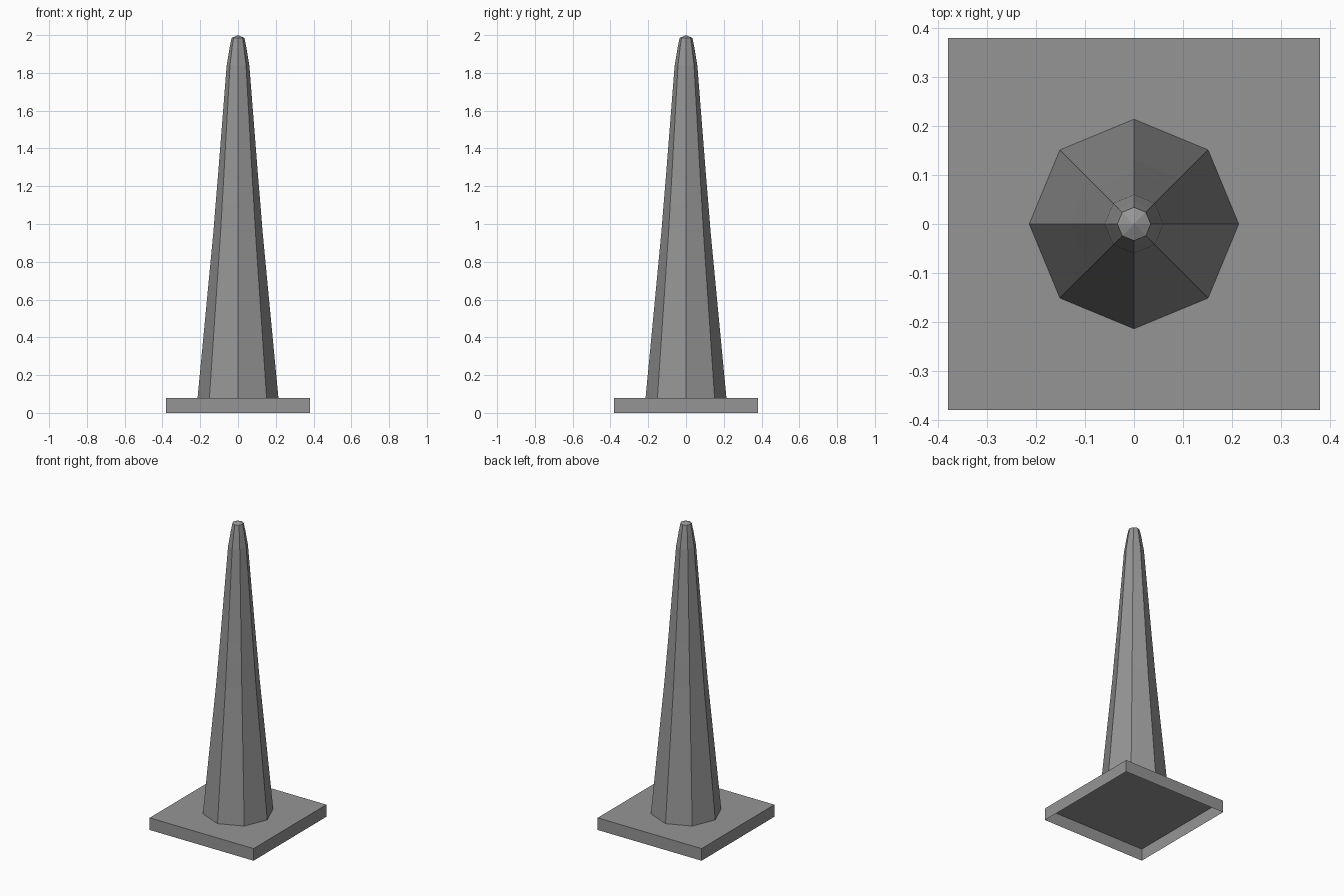
import bpy, bmesh
from math import cos, sin, tau

if "Cube" in bpy.data.objects:
    bpy.data.objects.remove(bpy.data.objects["Cube"], do_unlink=True)

grey = bpy.data.materials.new("mid_grey")
grey.use_nodes = True
colour = (0.3, 0.3, 0.3, 1)
grey.diffuse_color = colour
grey.node_tree.nodes["Principled BSDF"].inputs["Base Color"].default_value = colour


def finish(bm, name):
    bmesh.ops.recalc_face_normals(bm, faces=bm.faces)
    mesh = bpy.data.meshes.new(name)
    bm.to_mesh(mesh)
    bm.free()
    mesh.materials.append(grey)
    obj = bpy.data.objects.new(name, mesh)
    bpy.context.collection.objects.link(obj)
    return obj


# Square base plate: a thin box left open underneath
WIDTH, HEIGHT = 0.76, 0.08
bm = bmesh.new()
bmesh.ops.create_cube(bm, size=1)
for v in bm.verts:
    v.co.x *= WIDTH
    v.co.y *= WIDTH
    v.co.z = (v.co.z + 0.5) * HEIGHT
bm.normal_update()
bottom = [f for f in bm.faces if f.normal.z < -0.9]
bmesh.ops.delete(bm, geom=bottom, context='FACES_ONLY')
finish(bm, "base_plate")

# Eight-sided tapering cone, as (radius, height) rings closed by a shallow tip
SIDES = 8
profile = [(0.214, HEIGHT), (0.131, 0.95), (0.119, 1.1), (0.108, 1.23),
           (0.06, 1.84), (0.053, 1.88), (0.045, 1.93), (0.034, 1.985)]
bm = bmesh.new()
rings = [[bm.verts.new((r * cos(tau * i / SIDES), r * sin(tau * i / SIDES), z))
          for i in range(SIDES)] for r, z in profile]
tip = bm.verts.new((0, 0, 2))
for i in range(SIDES):
    j = (i + 1) % SIDES
    for low, high in zip(rings, rings[1:]):
        bm.faces.new((low[i], low[j], high[j], high[i]))
    bm.faces.new((rings[-1][i], rings[-1][j], tip))
finish(bm, "cone_body")
